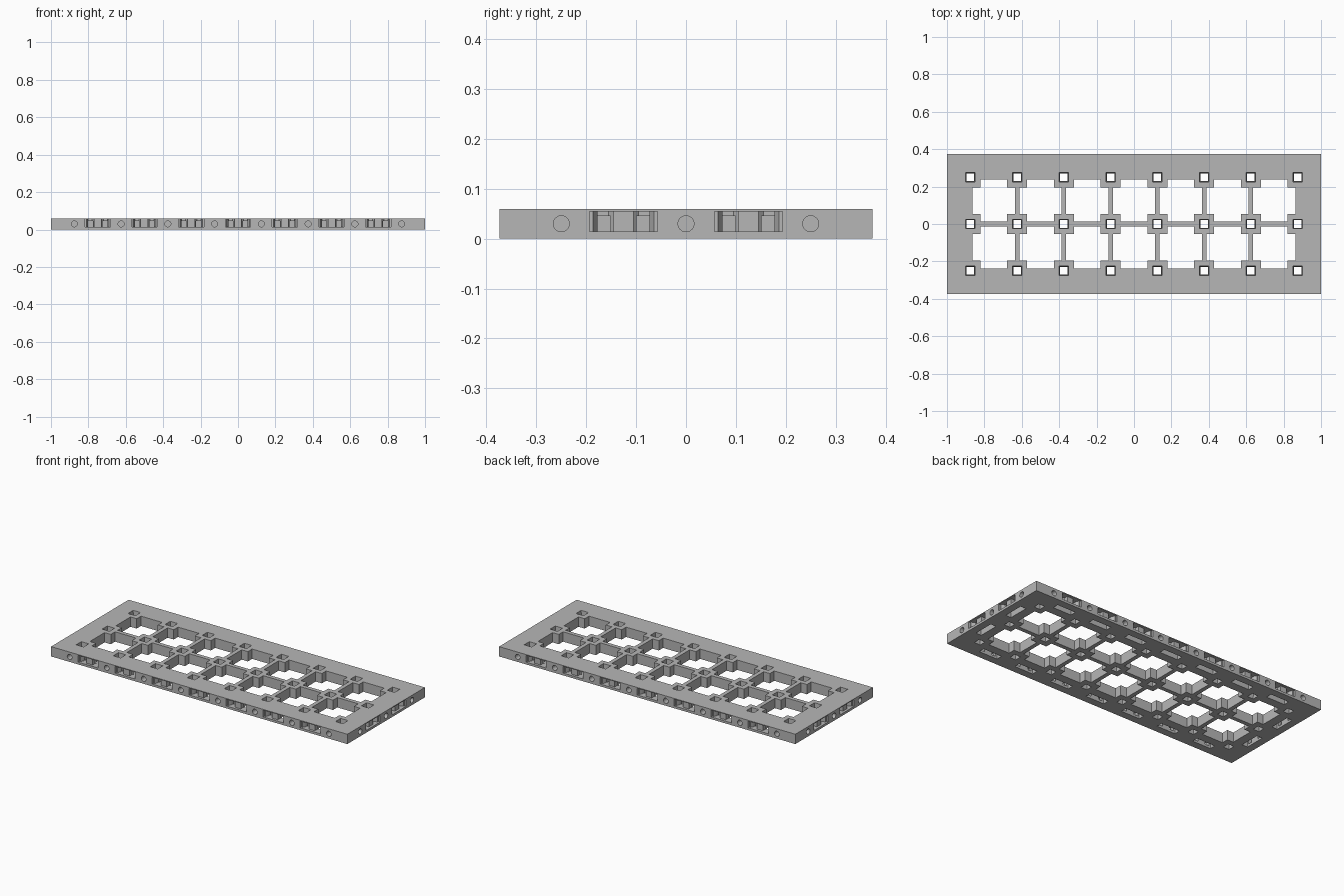
import bpy, bmesh, math
from mathutils import Matrix, Vector

cube = bpy.data.objects.get("Cube")
if cube:
    bpy.data.objects.remove(cube, do_unlink=True)

HX, HY, H, STEP = 1.0, 0.374, 0.06, 0.25
XS = [-0.875 + STEP * i for i in range(8)]
YS = [-STEP, 0, STEP]

grey = bpy.data.materials.new("plain_grey")
grey.use_nodes = True
colour = (0.47, 0.47, 0.47, 1)
grey.diffuse_color = colour
grey.node_tree.nodes["Principled BSDF"].inputs["Base Color"].default_value = colour


def make_object(name, bm):
    bmesh.ops.recalc_face_normals(bm, faces=bm.faces[:])
    mesh = bpy.data.meshes.new(name)
    bm.to_mesh(mesh)
    bm.free()
    mesh.materials.append(grey)
    obj = bpy.data.objects.new(name, mesh)
    bpy.context.collection.objects.link(obj)
    return obj


def prism(bm, outline, z0, z1, matrix=Matrix(), top_scale=1.0):
    """Extrude a plan outline upward, optionally flaring its top."""
    low = [bm.verts.new(matrix @ Vector((x, y, z0))) for x, y in outline]
    high = [bm.verts.new(matrix @ Vector((x * top_scale, y * top_scale, z1))) for x, y in outline]
    bm.faces.new(low[::-1])
    bm.faces.new(high)
    for i in range(len(low)):
        j = (i + 1) % len(low)
        bm.faces.new((low[i], low[j], high[j], high[i]))


def rect(a, b, c, d):
    return [(a, c), (b, c), (b, d), (a, d)]


def edge_frame(x, y, angle):
    """Local x runs along an edge, local y points into the plate."""
    return Matrix.Translation((x, y, 0)) @ Matrix.Rotation(angle, 4, "Z")


def edge_frames(xs, ys):
    out = []
    for x in xs:
        out += [edge_frame(x, -HY, 0), edge_frame(x, HY, math.pi)]
    for y in ys:
        out += [edge_frame(HX, y, math.pi / 2), edge_frame(-HX, y, -math.pi / 2)]
    return out


def cut(target, name, bm):
    cutter = make_object(name, bm)
    cutter.hide_render = True
    mod = target.modifiers.new(name, "BOOLEAN")
    mod.operation = "DIFFERENCE"
    mod.solver = "EXACT"
    mod.object = cutter
    bpy.context.view_layer.objects.active = target
    bpy.ops.object.modifier_apply(modifier=name)
    bpy.data.objects.remove(cutter, do_unlink=True)


# Solid plate
bm = bmesh.new()
prism(bm, rect(-HX, HX, -HY, HY), 0, H)
plate = make_object("grid_base_plate", bm)

# Open cells: crosses that leave thin ribs and square pads at the nodes
bm = bmesh.new()
w, n = STEP / 2 - 0.0125, STEP / 2 - 0.054
cross = [(n, -w), (n, -n), (w, -n), (w, n), (n, n), (n, w),
         (-n, w), (-n, n), (-w, n), (-w, -n), (-n, -n), (-n, -w)]
for x in XS[:-1]:
    for y in YS[:-1]:
        prism(bm, cross, -0.02, H + 0.02, Matrix.Translation((x + STEP / 2, y + STEP / 2, 0)))
cut(plate, "cell_cutter", bm)

# Tapered square holes through the nodes
bm = bmesh.new()
for x in XS:
    for y in YS:
        prism(bm, rect(-0.02, 0.02, -0.02, 0.02), -0.001, H + 0.001,
              Matrix.Translation((x, y, 0)), 1.25)
cut(plate, "node_hole_cutter", bm)

# Clip pockets along every edge, each with a central post
frames = edge_frames([x + STEP / 2 for x in XS[:-1]], [-STEP / 2, STEP / 2])
half = [(0.068, -0.01), (0.068, 0.012), (0.061, 0.012), (0.052, 0.03),
        (0.052, 0.05), (0.03, 0.05), (0.02, 0.04), (0.02, 0.015)]
pocket = half + [(-x, y) for x, y in reversed(half)]
bm = bmesh.new()
for m in frames:
    prism(bm, pocket, 0.014, 0.055, m)
cut(plate, "pocket_cutter", bm)

# Slots under the frame that open into the pockets
bm = bmesh.new()
for m in frames:
    prism(bm, rect(-0.062, 0.062, 0.046, 0.083), -0.01, 0.046, m)
cut(plate, "underside_slot_cutter", bm)

# Round blind holes in the edges, in line with the nodes
bm = bmesh.new()
for m in edge_frames(XS, YS):
    place = m @ Matrix.Translation((0, 0.015, H / 2)) @ Matrix.Rotation(math.pi / 2, 4, "X")
    bmesh.ops.create_cone(bm, cap_ends=True, segments=24, radius1=0.016,
                          radius2=0.016, depth=0.05, matrix=place)
cut(plate, "edge_hole_cutter", bm)

# Smooth only the round holes
plate.select_set(True)
bpy.context.view_layer.objects.active = plate
bpy.ops.object.shade_smooth_by_angle(angle=math.radians(20))
